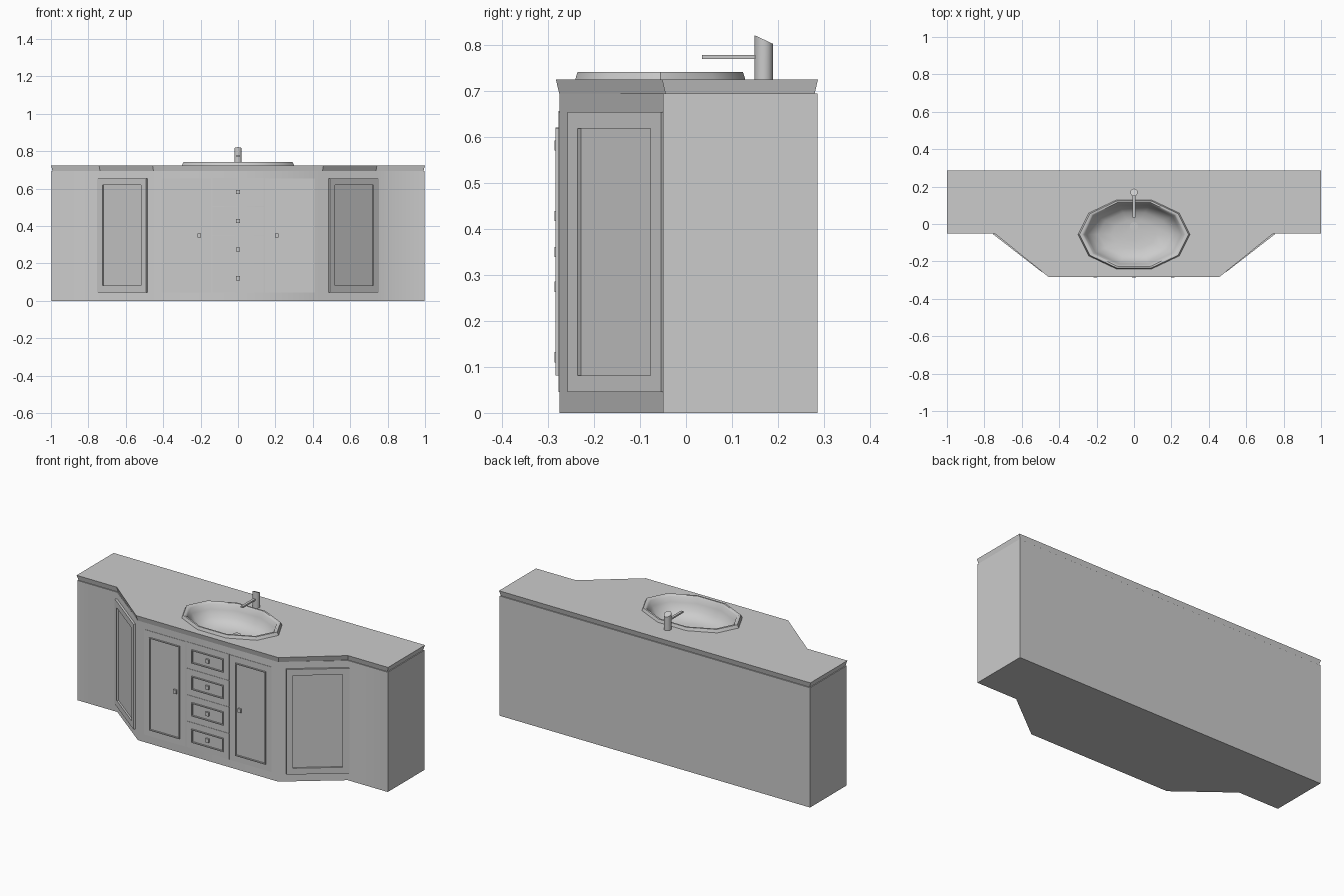
import bpy, bmesh
from math import sin, cos, pi
from mathutils import Vector

cube = bpy.data.objects.get("Cube")
if cube:
    bpy.data.objects.remove(cube, do_unlink=True)

grey = bpy.data.materials.new("light_grey")
grey.use_nodes = True
colour = (0.6, 0.6, 0.6, 1)
grey.diffuse_color = colour
grey.node_tree.nodes["Principled BSDF"].inputs["Base Color"].default_value = colour


def loft(name, rings, start_cap=True, smooth=None):
    """Skin a stack of matching point rings and cap the ends."""
    bm = bmesh.new()
    loops = [[bm.verts.new(p) for p in ring] for ring in rings]
    count = len(loops[0])
    for a, b in zip(loops, loops[1:]):
        for i in range(count):
            j = (i + 1) % count
            bm.faces.new((a[i], a[j], b[j], b[i]))
    bm.faces.new(loops[-1])
    if start_cap:
        bm.faces.new(loops[0][::-1])
    mesh = bpy.data.meshes.new(name)
    bm.to_mesh(mesh)
    bm.free()
    mesh.materials.append(grey)
    obj = bpy.data.objects.new(name, mesh)
    bpy.context.collection.objects.link(obj)
    if smooth:
        select(obj)
        bpy.ops.object.shade_smooth_by_angle(angle=smooth)
    return obj


def select(obj):
    bpy.ops.object.select_all(action='DESELECT')
    obj.select_set(True)
    bpy.context.view_layer.objects.active = obj


def bay_outline(side, wing, outer, inner, front, back, z):
    """Plan of the cabinet: straight wings and a splayed centre bay."""
    half = [(inner, front), (outer, wing), (side, wing), (side, back)]
    pts = half + [(-x, y) for x, y in reversed(half)]
    return [(x, y, z) for x, y in pts]


def ellipse(cx, cy, rx, ry, z, sides):
    return [(cx + rx * cos(2 * pi * i / sides), cy + ry * sin(2 * pi * i / sides), z)
            for i in range(sides)]


def basin_ring(scale, z):
    return ellipse(0, -0.056, 0.3 * scale, 0.195 * scale, z, 10)


def panel(name, centre, along, width, height, steps):
    """Rectangular front; steps are (inset, height off the surface)."""
    u, v, c = Vector(along).normalized(), Vector((0, 0, 1)), Vector(centre)
    n = u.cross(v)
    rings = []
    for inset, depth in steps:
        w, h = width / 2 - inset, height / 2 - inset
        rings.append([c + u * sx * w + v * sy * h + n * depth
                      for sx, sy in ((-1, -1), (1, -1), (1, 1), (-1, 1))])
    return loft(name, rings)


def box(name, x, y, z):
    """Box from its (min, max) ranges."""
    return loft(name, [[(x[0], y[0], k), (x[1], y[0], k), (x[1], y[1], k), (x[0], y[1], k)]
                       for k in z])


# Cabinet and worktop
FRONT = -0.275
cabinet = loft("cabinet", [bay_outline(0.997, -0.05, 0.74, 0.45, FRONT, 0.286, z)
                           for z in (0, 0.695)])
worktop = loft("worktop", [bay_outline(0.992, -0.045, 0.738, 0.452, -0.276, 0.28, 0.695),
                           bay_outline(1.0, -0.052, 0.743, 0.457, -0.283, 0.287, 0.725)])

# Opening for the basin
cutter = loft("basin_cutter", [basin_ring(0.93, z) for z in (0.55, 0.8)])
cutter.hide_render = True
for obj in (cabinet, worktop):
    mod = obj.modifiers.new("basin_opening", 'BOOLEAN')
    mod.operation = 'DIFFERENCE'
    mod.solver = 'EXACT'
    mod.object = cutter
    select(obj)
    bpy.ops.object.modifier_apply(modifier=mod.name)
bpy.data.objects.remove(cutter, do_unlink=True)
select(cabinet)
bpy.ops.object.shade_smooth_by_angle(angle=0.7)

# Ten-sided basin with rim and bowl
loft("basin", [basin_ring(s, z) for s, z in (
    (1, 0.724), (0.97, 0.742), (0.925, 0.742), (0.89, 0.733), (0.85, 0.705),
    (0.77, 0.668), (0.63, 0.642), (0.4, 0.63), (0.15, 0.627))],
    start_cap=False, smooth=0.8)
loft("drain", [ellipse(0, -0.012, 0.022, 0.022, z, 16) for z in (0.625, 0.634)])

# Tap with slanted top
base = ellipse(0, 0.169, 0.02, 0.02, 0.724, 20)
slant = [(x, y, 0.8125 - 0.47 * (y - 0.169)) for x, y, z in base]
loft("tap_body", [base, slant], smooth=0.6)
box("tap_spout", (-0.007, 0.007), (0.035, 0.16), (0.77, 0.779))

# Front doors and drawers: flat border, raised lip, sunken centre
lipped = ((0, 0), (0, 0.002), (0.036, 0.002), (0.036, 0.009), (0.041, 0.009), (0.041, 0.001))
framed = ((0, -0.005), (0, 0.012), (0.036, 0.012), (0.036, 0.002))


def knob(name, x, z):
    box(name, (x - 0.01, x + 0.01), (FRONT - 0.011, FRONT), (z - 0.011, z + 0.011))


for side, label in ((1, "left"), (-1, "right")):
    panel(label + "_door", (side * 0.276, FRONT, 0.35), (1, 0, 0), 0.265, 0.61, lipped)
    knob(label + "_door_knob", side * 0.207, 0.35)
    panel(label + "_angled_door", (side * 0.615, -0.147, 0.35), (0.29, side * 0.225, 0),
          0.332, 0.61, framed)

for i in range(4):
    z = 0.121 + i * 0.1535
    panel(f"drawer_{i + 1}", (0, FRONT, z), (1, 0, 0), 0.275, 0.15, lipped)
    knob(f"drawer_knob_{i + 1}", 0, z)
